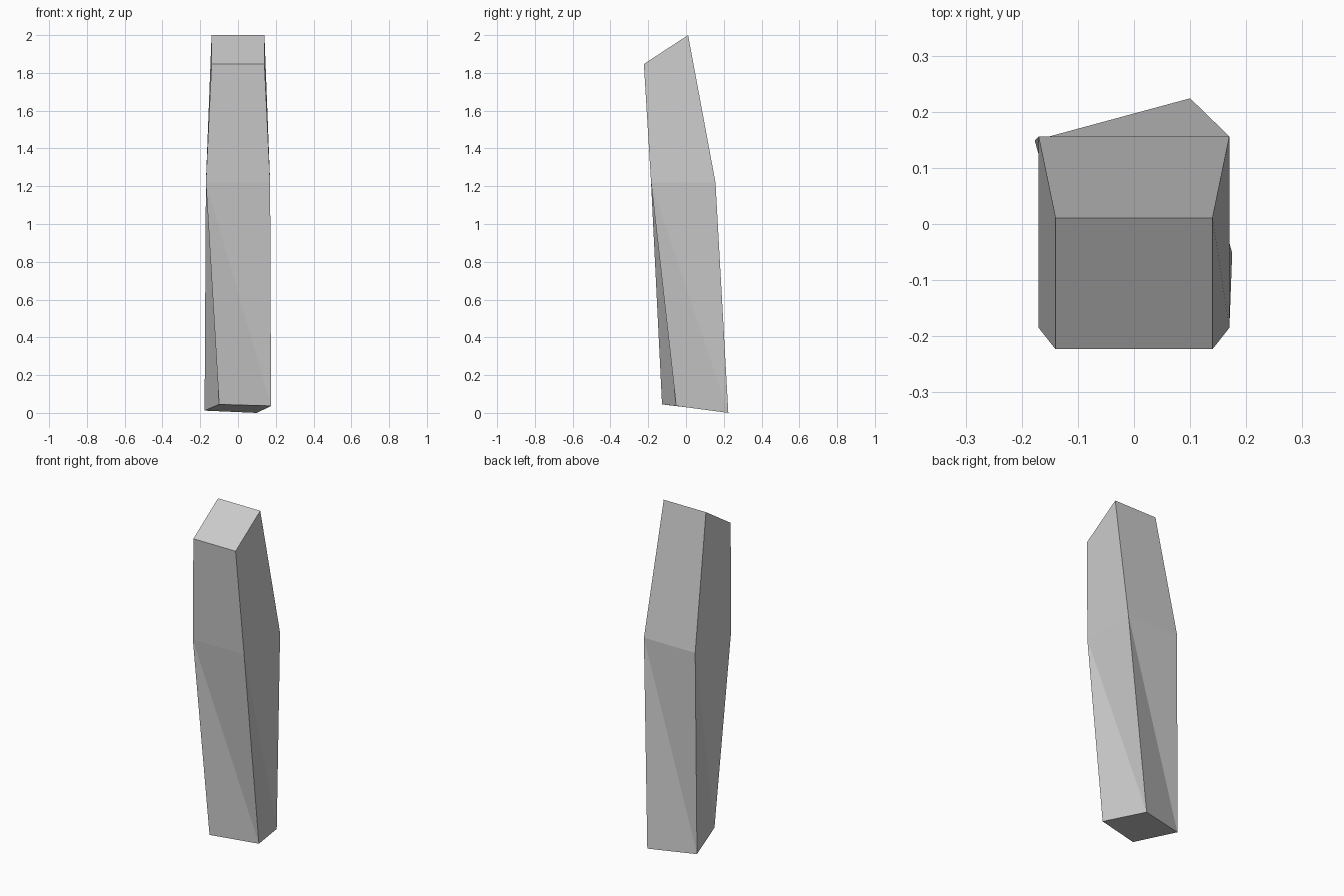
import bpy, bmesh

if "Cube" in bpy.data.objects:
    bpy.data.objects.remove(bpy.data.objects["Cube"])

# Cross-sections, each ordered front-left, front-right, back-right, back-left
twisted_base = [(-0.10, -0.127, 0.045), (0.175, -0.052, 0.037),
                (0.10, 0.224, 0.0), (-0.177, 0.149, 0.012)]


def section(half_width, front, back):
    """Left-right symmetric quad; front and back are (y, z)."""
    return [(-half_width, *front), (half_width, *front),
            (half_width, *back), (-half_width, *back)]


middle = section(0.17, (-0.185, 1.22), (0.156, 1.22))
slanted_tip = section(0.14, (-0.223, 1.847), (0.011, 2.0))

# Tapered post: skin the sections and cap both ends
bm = bmesh.new()
base, mid, tip = [[bm.verts.new(p) for p in ring]
                  for ring in (twisted_base, middle, slanted_tip)]
for i in range(4):
    j = (i + 1) % 4
    # twisted lower sides fold along a diagonal
    bm.faces.new((base[i], base[j], mid[i]))
    bm.faces.new((base[j], mid[j], mid[i]))
    # flat upper sides
    bm.faces.new((mid[i], mid[j], tip[j], tip[i]))
bm.faces.new(base[::-1])
bm.faces.new(tip)
bmesh.ops.recalc_face_normals(bm, faces=bm.faces)

mesh = bpy.data.meshes.new("tapered_post")
bm.to_mesh(mesh)
bm.free()
bpy.context.collection.objects.link(bpy.data.objects.new("tapered_post", mesh))
